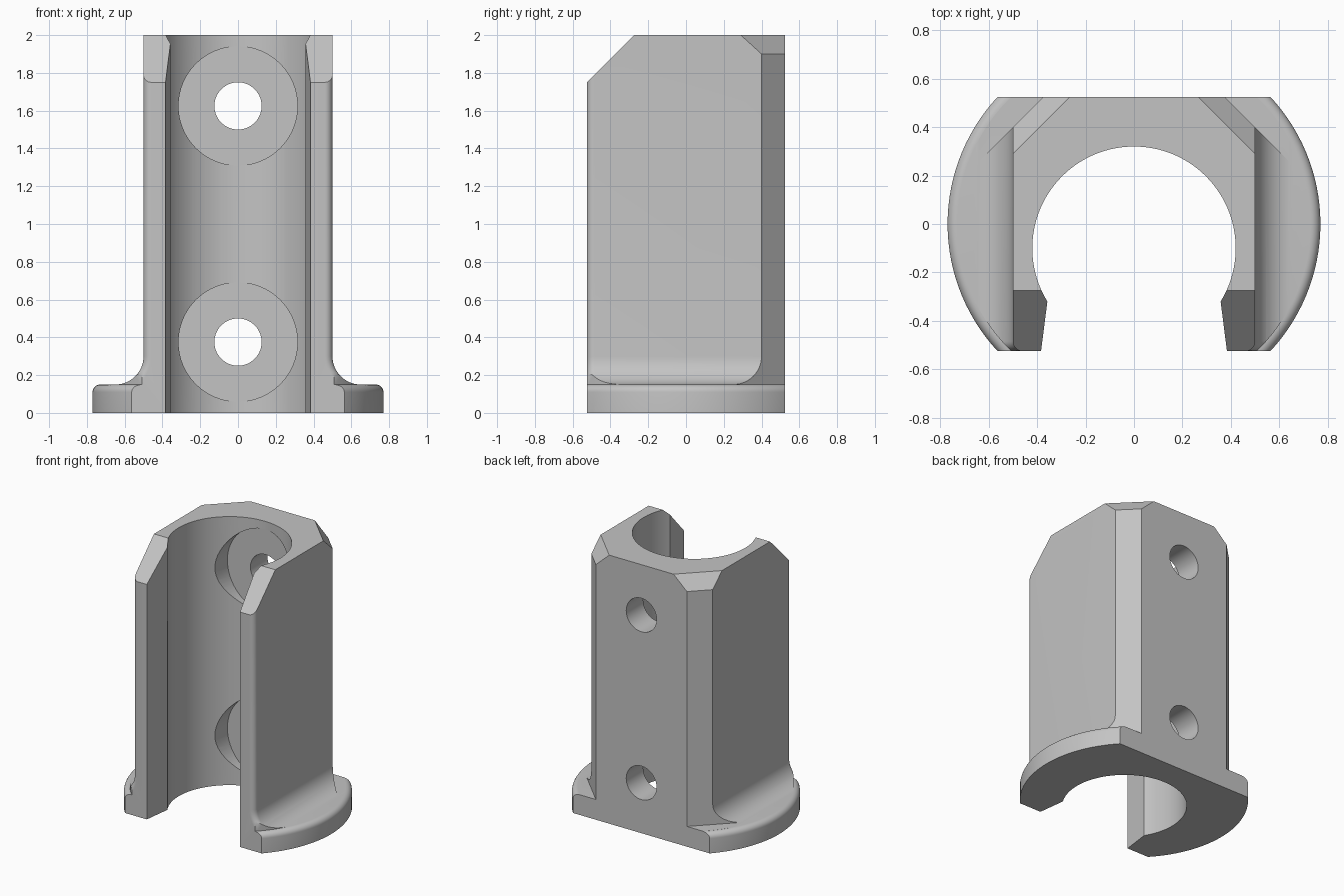
import bpy
import bmesh
from math import sin, cos, pi, radians, asin

if "Cube" in bpy.data.objects:
    bpy.data.objects.remove(bpy.data.objects["Cube"], do_unlink=True)

HALF_DEPTH, HEIGHT = 0.525, 2.0
FLANGE_Z, FLANGE_R = 0.15, 0.77
FILLET, ROUND = 0.15, 0.04

grey = bpy.data.materials.new("plain grey")
grey.use_nodes = True
COLOUR = (0.55, 0.55, 0.55, 1)
grey.diffuse_color = COLOUR
grey.node_tree.nodes["Principled BSDF"].inputs["Base Color"].default_value = COLOUR


def loft(name, rings):
    """Closed solid through equal-length rings of points."""
    bm = bmesh.new()
    loops = [[bm.verts.new(p) for p in ring] for ring in rings]
    n = len(loops[0])
    for a, b in zip(loops, loops[1:]):
        for i in range(n):
            j = (i + 1) % n
            bm.faces.new((a[i], a[j], b[j], b[i]))
    bm.faces.new(loops[0])
    bm.faces.new(loops[-1])
    bmesh.ops.recalc_face_normals(bm, faces=bm.faces)
    mesh = bpy.data.meshes.new(name)
    bm.to_mesh(mesh)
    bm.free()
    mesh.materials.append(grey)
    obj = bpy.data.objects.new(name, mesh)
    bpy.context.collection.objects.link(obj)
    return obj


def combine(target, tool, operation="DIFFERENCE"):
    """Apply a boolean and discard the tool."""
    tool.hide_render = True
    mod = target.modifiers.new(tool.name, "BOOLEAN")
    mod.object, mod.operation, mod.solver = tool, operation, "EXACT"
    bpy.context.view_layer.objects.active = target
    bpy.ops.object.modifier_apply(modifier=mod.name)
    bpy.data.objects.remove(tool, do_unlink=True)


def circle(r, n=128):
    return [(r * cos(2 * pi * i / n), r * sin(2 * pi * i / n)) for i in range(n)]


def section(inset, y):
    """Upright body with filleted feet, shrunk by inset."""
    half = [(1, 0), (1, FLANGE_Z - inset)]
    for i in range(13):
        a = -pi / 2 - pi / 2 * i / 12
        r = FILLET + inset
        half.append((0.5 + FILLET + r * cos(a), FLANGE_Z + FILLET + r * sin(a)))
    half.append((0.5 - inset, HEIGHT))
    full = half + [(-x, z) for x, z in reversed(half)]
    return [(x, y, z) for x, z in full]


# Body with rounded front edges
rings = []
for i in range(9):
    a = pi / 2 * i / 8
    rings.append(section(ROUND * (1 - sin(a)), -HALF_DEPTH + ROUND * (1 - cos(a))))
rings.append(section(0, HALF_DEPTH))
body = loft("clamp_body", rings)

# Round flange outline with a softened top edge
outline = [(FLANGE_R, -0.1)]
for i in range(9):
    a = pi / 2 * i / 8
    outline.append((FLANGE_R - ROUND * (1 - cos(a)), FLANGE_Z - ROUND * (1 - sin(a))))
outline.append((FLANGE_R - ROUND, 2.1))
combine(body, loft("flange_outline", [[(x, y, z) for x, y in circle(r)] for r, z in outline]),
        "INTERSECT")

# Bore with a flared front slot
start = -asin(0.22 / 0.42)
bore = [(0.42 * cos(a), -0.1 + 0.42 * sin(a))
        for a in (start + (pi - 2 * start) * i / 96 for i in range(97))]
bore += [(-0.41, -0.73), (0.41, -0.73)]
combine(body, loft("bore", [[(x, y, z) for x, y in bore] for z in (-0.2, 2.2)]))

# Sloped front top
slope = [(-0.675, 1.6), (-0.225, 2.05), (-0.675, 2.05)]
combine(body, loft("front_slope", [[(x, y, z) for y, z in slope] for x in (-1, 1)]))

# Back corner chamfers, leaning in near the top
corner = [(0.9, FLANGE_Z + 0.0005), (0.9, 1.9), (0.735, 2.05), (2, 2.05), (2, FLANGE_Z + 0.0005)]
for side in (1, -1):
    combine(body, loft("corner_chamfer", [[(side * (s / 2 + t), s / 2 - t, z) for s, z in corner]
                                          for t in (-0.8, 0.8)]))

# Screw holes and their flat seats
for height in (0.375, 1.625):
    for name, r, y0, y1 in (("screw_seat", 0.315, -0.1, 0.325), ("screw_hole", 0.125, 0.1, 0.7)):
        combine(body, loft(name, [[(x, y, z + height) for x, z in circle(r, 64)]
                                  for y in (y0, y1)]))

# Smooth curved faces, keep sharp edges
bpy.ops.object.select_all(action="DESELECT")
body.select_set(True)
bpy.context.view_layer.objects.active = body
bpy.ops.object.shade_smooth_by_angle(angle=radians(25))
